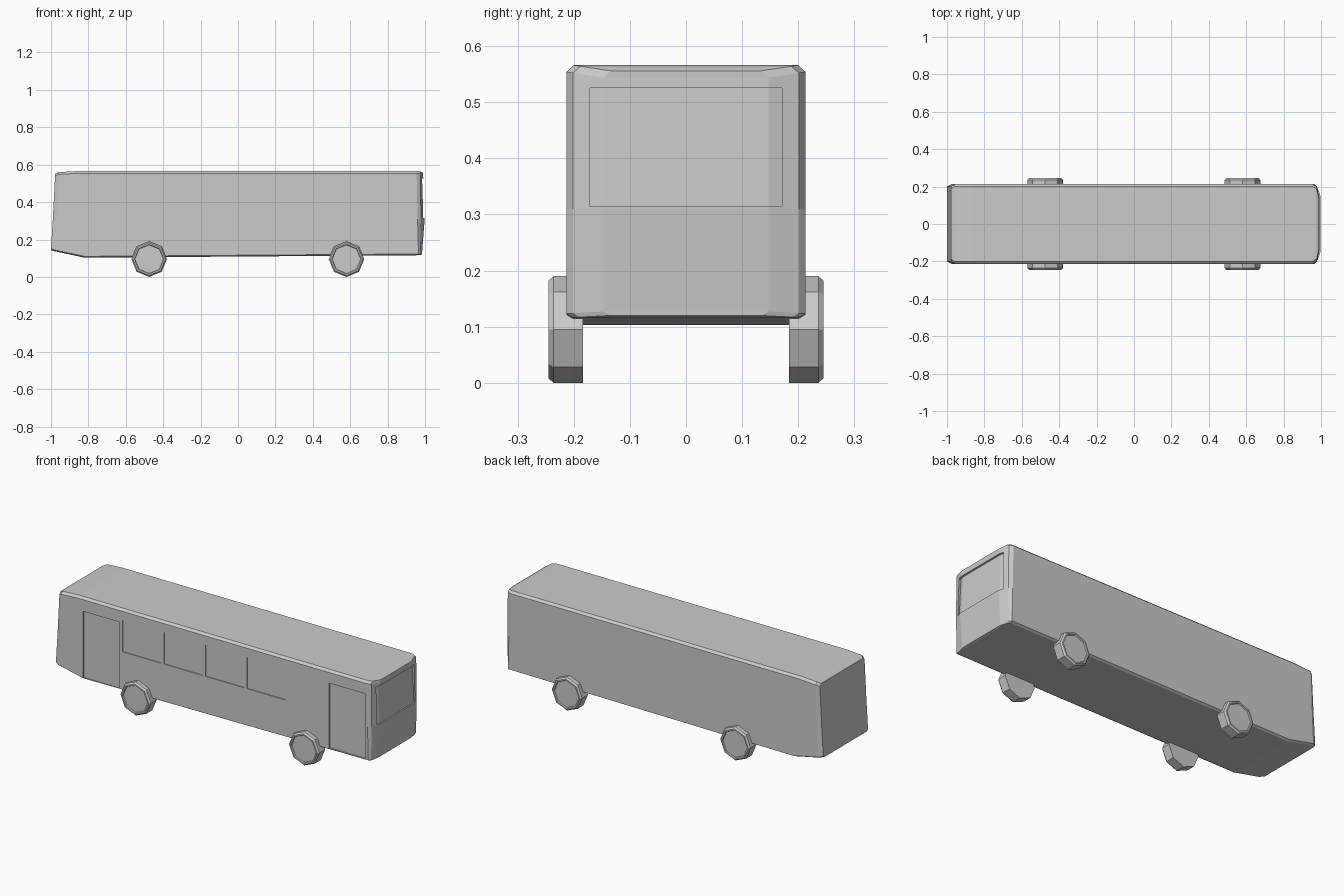
import bpy, bmesh, math

if "Cube" in bpy.data.objects:
    bpy.data.objects.remove(bpy.data.objects["Cube"])


def make_object(name, bm):
    bmesh.ops.recalc_face_normals(bm, faces=bm.faces)
    mesh = bpy.data.meshes.new(name)
    bm.to_mesh(mesh)
    bm.free()
    obj = bpy.data.objects.new(name, mesh)
    bpy.context.collection.objects.link(obj)
    return obj


def bridge(bm, a, b):
    n = len(a)
    for i in range(n):
        j = (i + 1) % n
        bm.faces.new((a[i], a[j], b[j], b[i]))


def cap(bm, ring):
    # strips across a left/right symmetric ring
    n = len(ring)
    for i in range(n // 2 - 1):
        bm.faces.new((ring[i], ring[i + 1], ring[n - 2 - i], ring[n - 1 - i]))


# Body: chamfered cross-sections lofted from rear to front
# x bottom, x at belt line, x top, z bottom, z top, half width
SECTIONS = [
    (-1.0, -0.99, -0.978, 0.142, 0.552, 0.200),
    (-0.975, -0.967, -0.960, 0.136, 0.560, 0.213),
    (-0.82, -0.84, -0.86, 0.103, 0.566, 0.213),
    (0.965, 0.96, 0.955, 0.116, 0.566, 0.213),
    (0.974, 0.978, 0.975, 0.117, 0.564, 0.201),
    (0.984, 0.998, 0.990, 0.120, 0.556, 0.147),
]
BELT = 0.31
bm = bmesh.new()
rings = []
for xb, xm, xt, zb, zt, w in SECTIONS:
    half = [(xb, w - 0.012, zb), (xb, w, zb + 0.007), (xm, w, BELT),
            (xt, w, zt - 0.012), (xt, w - 0.013, zt)]
    pts = half + [(x, -y, z) for x, y, z in reversed(half)]
    rings.append([bm.verts.new(p) for p in pts])
for a, b in zip(rings, rings[1:]):
    bridge(bm, a, b)
cap(bm, rings[0])
cap(bm, rings[-1])
body = make_object("bus_body", bm)

# Recess shapes: doors and windows on the front side, windscreen at the nose
bm = bmesh.new()


def side_recess(x0, x1, z0, z1, depth):
    loops = []
    for y in (-0.25, -0.213 + depth):
        loops.append([bm.verts.new((x, y, z)) for x, z in
                      ((x0, z0), (x1, z0), (x1, z1), (x0, z1))])
    bridge(bm, *loops)
    bm.faces.new(loops[0])
    bm.faces.new(loops[1])


side_recess(-0.82, -0.592, 0.112, 0.488, 0.006)
side_recess(0.72, 0.946, 0.126, 0.494, 0.006)
for i in range(4):
    x = -0.575 + 0.26 * i
    side_recess(x, x + 0.243, 0.325, 0.503, 0.005)

levels = []
for z, x in ((0.314, 0.990), (0.525, 0.980)):
    plan = [(1.1, -0.171), (x - 0.008, -0.171), (x, -0.147),
            (x, 0.147), (x - 0.008, 0.171), (1.1, 0.171)]
    levels.append([bm.verts.new((px, py, z)) for px, py in plan])
bridge(bm, *levels)
bm.faces.new(levels[0])
bm.faces.new(levels[1])
cutter = make_object("opening_cutter", bm)
cutter.hide_render = True

mod = body.modifiers.new("openings", 'BOOLEAN')
mod.operation = 'DIFFERENCE'
mod.solver = 'EXACT'
mod.object = cutter
bpy.context.view_layer.objects.active = body
bpy.ops.object.modifier_apply(modifier=mod.name)
bpy.data.objects.remove(cutter, do_unlink=True)

# Wheels: eight-sided, with chamfered rim and sunken hub
PROFILE = [(0.184, 0.095), (0.236, 0.095), (0.245, 0.087),
           (0.245, 0.079), (0.239, 0.076)]
for end, cx in (("rear", -0.475), ("front", 0.58)):
    for side, s in (("right", -1), ("left", 1)):
        bm = bmesh.new()
        rings = []
        for y, r in PROFILE:
            rings.append([bm.verts.new((cx + r * math.sin(k * math.pi / 4), s * y,
                                        0.095 + r * math.cos(k * math.pi / 4)))
                          for k in range(8)])
        for a, b in zip(rings, rings[1:]):
            bridge(bm, a, b)
        bm.faces.new(rings[0])
        bm.faces.new(rings[-1])
        make_object(f"{end}_{side}_wheel", bm)
